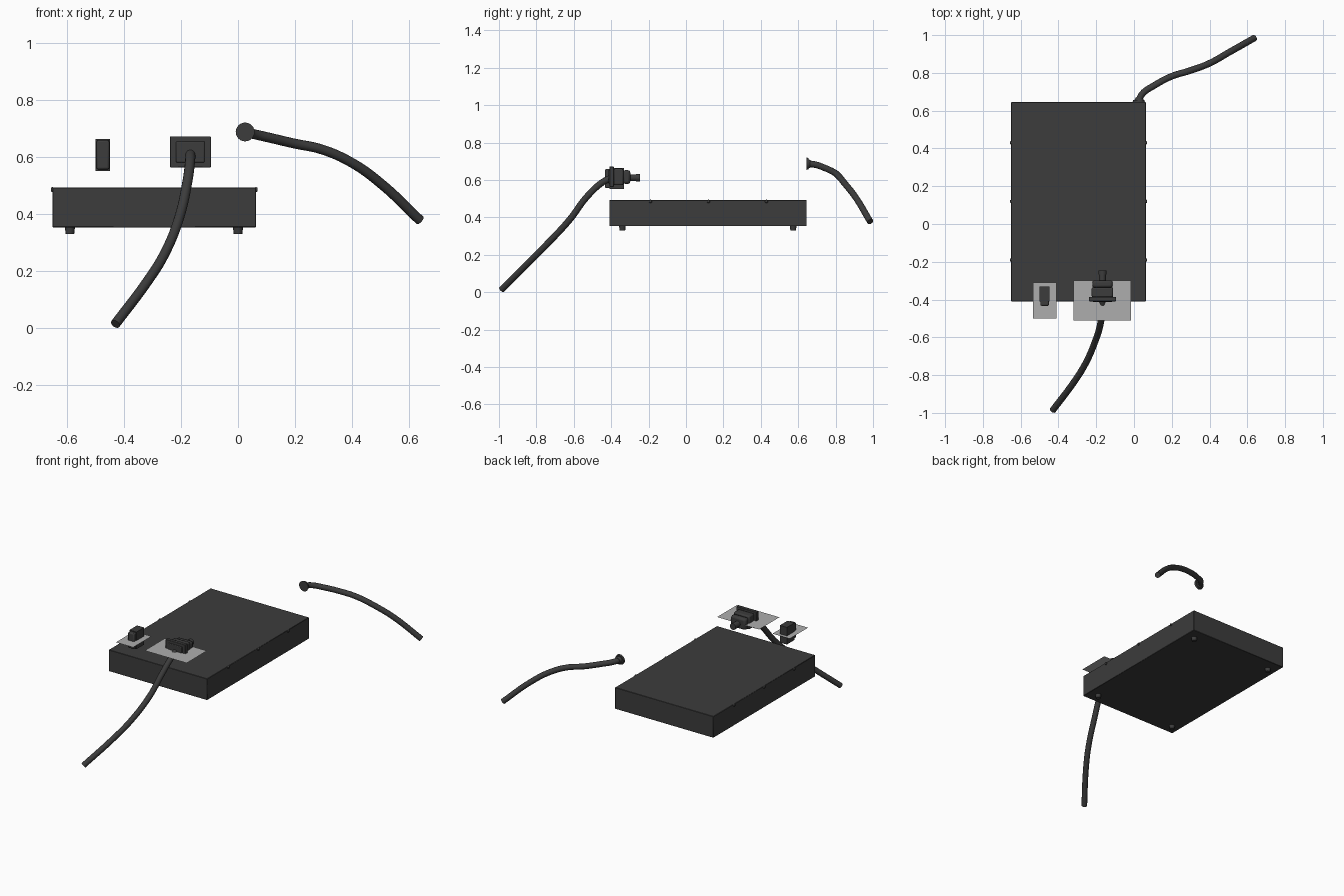
import bpy, math

if "Cube" in bpy.data.objects:
    bpy.data.objects.remove(bpy.data.objects["Cube"])


def material(name, v):
    m = bpy.data.materials.new(name)
    m.diffuse_color = (v, v, v, 1)
    m.use_nodes = True
    m.node_tree.nodes["Principled BSDF"].inputs["Base Color"].default_value = m.diffuse_color
    return m


BLACK = material("dark_plastic", 0.045)
GREY = material("pale_plate", 0.42)


def finish(name, mat=BLACK, smooth=True):
    ob = bpy.context.object
    ob.name = name
    ob.data.materials.append(mat)
    if smooth:
        bpy.ops.object.shade_smooth_by_angle(angle=math.radians(35))
    return ob


def box(name, x, y, z, bevel=0.0, segments=2):
    """Box from (min, max) ranges."""
    bpy.ops.mesh.primitive_cube_add(size=1, location=[sum(r) / 2 for r in (x, y, z)])
    ob = bpy.context.object
    ob.scale = [r[1] - r[0] for r in (x, y, z)]
    bpy.ops.object.transform_apply(location=False, rotation=False, scale=True)
    if bevel:
        b = ob.modifiers.new("bevel", 'BEVEL')
        b.width, b.segments = bevel, segments
    return finish(name)


def cone(name, loc, r1, r2, depth, rot=(0, 0, 0), sides=20):
    bpy.ops.mesh.primitive_cone_add(vertices=sides, radius1=r1, radius2=r2,
                                    depth=depth, location=loc, rotation=rot)
    return finish(name)


def plate(name, x, y, z):
    bpy.ops.mesh.primitive_plane_add(size=1, location=(sum(x) / 2, sum(y) / 2, z))
    ob = bpy.context.object
    ob.scale = (x[1] - x[0], y[1] - y[0], 1)
    return finish(name, GREY, False)


def cable(name, pts, radius=0.0175):
    cu = bpy.data.curves.new(name, 'CURVE')
    cu.dimensions = '3D'
    cu.bevel_depth, cu.bevel_resolution = radius, 4
    cu.resolution_u, cu.use_fill_caps = 6, True
    sp = cu.splines.new('BEZIER')
    sp.bezier_points.add(len(pts) - 1)
    for bp, p in zip(sp.bezier_points, pts):
        bp.co = p
        bp.handle_left_type = bp.handle_right_type = 'AUTO'
    ob = bpy.data.objects.new(name, cu)
    bpy.context.collection.objects.link(ob)
    bpy.ops.object.select_all(action='DESELECT')
    ob.select_set(True)
    bpy.context.view_layer.objects.active = ob
    bpy.ops.object.convert(target='MESH')
    return finish(name)


Q = math.pi / 2

# Main housing
box("housing", (-0.65, 0.063), (-0.41, 0.645), (0.353, 0.493), 0.002, 1)

# Feet
for x in (-0.589, 0.0):
    for y in (-0.34, 0.573):
        cone("foot", (x, y, 0.343), 0.015, 0.018, 0.026)

# Side screws near the top edge
for x, s in ((-0.65, -1), (0.063, 1)):
    for y in (-0.19, 0.12, 0.43):
        cone("side_screw", (x + s * 0.002, y, 0.485), 0.010, 0.007, 0.008, (0, s * Q, 0), 14)

# Rocker switch and its plate
box("switch_body", (-0.499, -0.448), (-0.41, -0.332), (0.551, 0.663))
box("switch_rocker", (-0.496, -0.451), (-0.433, -0.40), (0.556, 0.658), 0.006)
plate("switch_plate", (-0.535, -0.41), (-0.50, -0.31), 0.607)

# Power socket: flange, stepped body, rear neck
PX = -0.167
box("socket_flange", (PX - 0.072, PX + 0.072), (-0.409, -0.386), (0.563, 0.672), 0.003)
box("socket_body", (PX - 0.057, PX + 0.057), (-0.388, -0.335), (0.572, 0.660), 0.008)
box("socket_rear", (PX - 0.054, PX + 0.054), (-0.337, -0.298), (0.579, 0.652), 0.012)
box("socket_front", (PX - 0.050, PX + 0.050), (-0.414, -0.40), (0.580, 0.654), 0.004)
cone("neck", (PX, -0.282, 0.612), 0.018, 0.018, 0.04, (Q, 0, 0))
cone("neck_cap", (PX, -0.257, 0.612), 0.021, 0.021, 0.022, (Q, 0, 0))
plate("socket_plate", (-0.32, -0.015), (-0.51, -0.30), 0.614)

# Front cable
cable("front_cable", [(PX, -0.40, 0.612), (-0.168, -0.45, 0.585), (-0.178, -0.53, 0.51),
                      (-0.205, -0.62, 0.39), (-0.26, -0.745, 0.255),
                      (-0.32, -0.84, 0.16), (-0.43, -0.986, 0.014)])

# Rear cable with its flared grommet
cone("rear_grommet", (0.025, 0.650, 0.687), 0.033, 0.030, 0.012, (-Q, 0, 0), 24)
cone("rear_grommet_flare", (0.027, 0.662, 0.686), 0.025, 0.018, 0.016, (-Q, 0, 0), 24)
cable("rear_cable", [(0.024, 0.652, 0.687), (0.045, 0.69, 0.682), (0.11, 0.735, 0.667),
                     (0.20, 0.782, 0.646), (0.29, 0.810, 0.627), (0.394, 0.848, 0.582),
                     (0.50, 0.907, 0.507), (0.638, 0.985, 0.377)])
